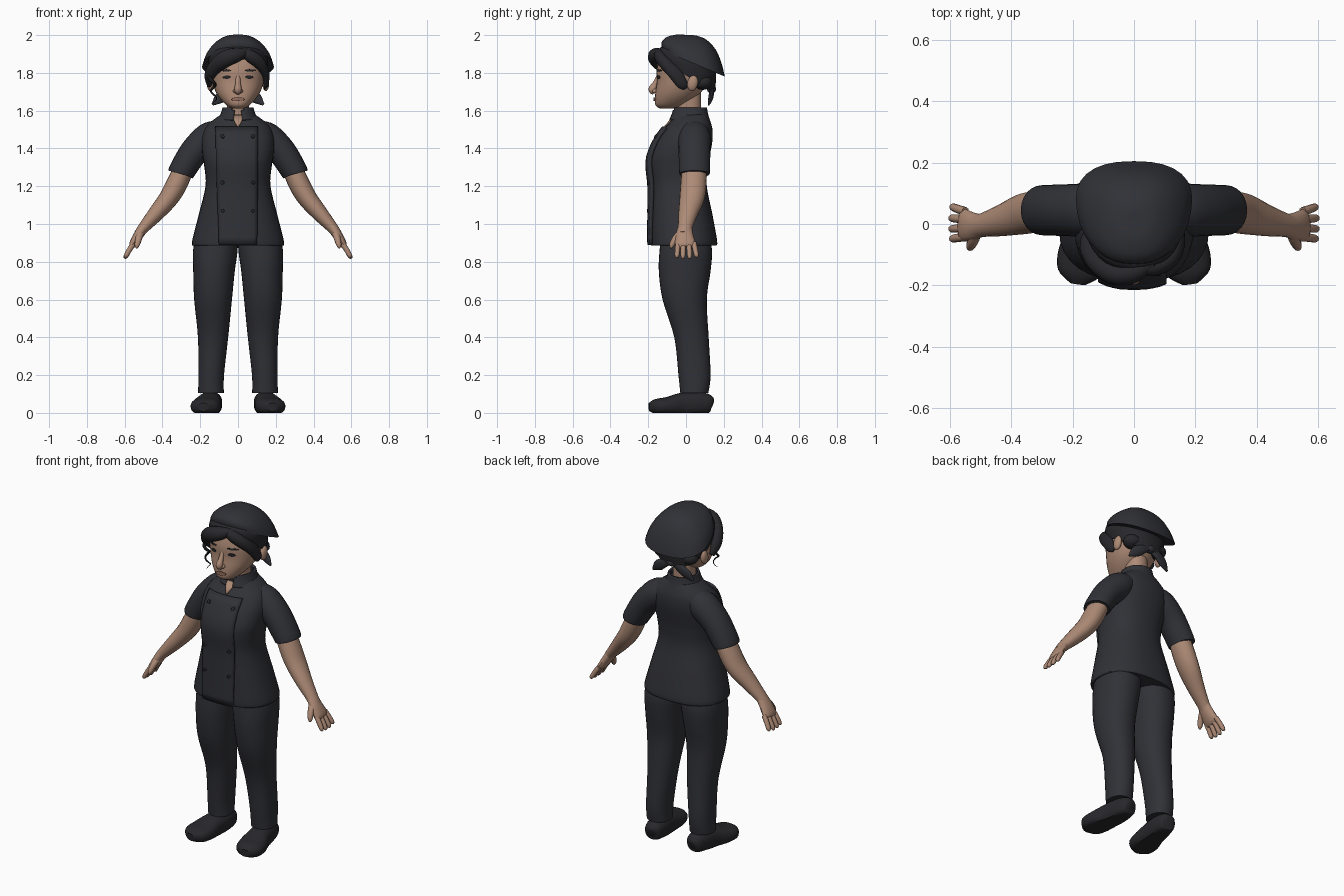
import bpy, bmesh, math
from mathutils import Vector, Matrix

if "Cube" in bpy.data.objects:
    bpy.data.objects.remove(bpy.data.objects["Cube"])


def material(name, rgb):
    m = bpy.data.materials.new(name)
    m.diffuse_color = (*rgb, 1)
    m.use_nodes = True
    m.node_tree.nodes["Principled BSDF"].inputs["Base Color"].default_value = m.diffuse_color
    return m


SKIN = material("skin", (0.42, 0.255, 0.18))
CLOTH = material("charcoal cloth", (0.030, 0.031, 0.038))
HAIR = material("black hair", (0.021, 0.021, 0.025))
LIP = material("lip", (0.30, 0.15, 0.11))


def finish(name, bm, mat, solid=0, angle=40):
    bmesh.ops.recalc_face_normals(bm, faces=bm.faces)
    me = bpy.data.meshes.new(name)
    bm.to_mesh(me)
    bm.free()
    me.materials.append(mat)
    ob = bpy.data.objects.new(name, me)
    bpy.context.scene.collection.objects.link(ob)
    bpy.ops.object.select_all(action='DESELECT')
    ob.select_set(True)
    bpy.context.view_layer.objects.active = ob
    bpy.ops.object.shade_smooth_by_angle(angle=math.radians(angle))
    if solid:
        mod = ob.modifiers.new("thickness", 'SOLIDIFY')
        mod.thickness, mod.offset = solid, 0
    return ob


def smooth_path(rows, steps):
    """Catmull-Rom interpolation through rows of numbers."""
    out = []
    for i in range(len(rows) - 1):
        a, b, c, d = (rows[max(0, min(len(rows) - 1, i + k))] for k in (-1, 0, 1, 2))
        for s in range(steps):
            t = s / steps
            out.append([q + .5 * t * (r - p + t * (2 * p - 5 * q + 4 * r - w + t * (3 * (q - r) + w - p)))
                        for p, q, r, w in zip(a, b, c, d)])
    return out + [list(rows[-1])]


def skin_rings(name, rings, mat, caps=True, keep=None, solid=0):
    bm = bmesh.new()
    vs = [[bm.verts.new(p) for p in ring] for ring in rings]
    n = len(vs[0])
    for a, b in zip(vs, vs[1:]):
        for i in range(n):
            j = (i + 1) % n
            bm.faces.new((a[i], a[j], b[j], b[i]))
    if caps:
        bm.faces.new(vs[0])
        bm.faces.new(vs[-1])
    if keep:
        gone = [f for f in bm.faces if not keep(f.calc_center_median())]
        bmesh.ops.delete(bm, geom=gone, context='FACES')
    return finish(name, bm, mat, solid)


def unit_ring(n, power):
    for i in range(n):
        a = 2 * math.pi * i / n
        c, s = math.cos(a), math.sin(a)
        yield (math.copysign(abs(c) ** (2 / power), c), math.copysign(abs(s) ** (2 / power), s))


def loft(name, rows, mat, power=2.2, n=32, slope=0, egg=0, steps=4, **kw):
    """Stacked rings: z, centre x, half width, front y, back y; slope fades towards the top."""
    data = smooth_path(rows, steps)
    rings = []
    for k, (z, cx, rx, f, b) in enumerate(data):
        tilt = slope * (1 - k / (len(data) - 1))
        cy, ry = (f + b) / 2, (b - f) / 2
        rings.append([(cx + rx * u * (1 + egg * v), cy + ry * v, z + tilt * ry * v)
                      for u, v in unit_ring(n, power)])
    return skin_rings(name, rings, mat, **kw)


def tube(name, rows, mat, side=1, ref=(0, 1, 0), n=16, floor=False, steps=4, power=2):
    """Swept rings: x, y, z, radius across, radius along ref."""
    data = smooth_path(rows, steps)
    pts = [Vector((side * r[0], r[1], r[2])) for r in data]
    rings = []
    for i, r in enumerate(data):
        t = (pts[min(i + 1, len(pts) - 1)] - pts[max(i - 1, 0)]).normalized()
        u = t.cross(Vector(ref)).normalized()
        v = u.cross(t)
        ring = [pts[i] + u * (r[3] * a) + v * (r[4] * b) for a, b in unit_ring(n, power)]
        if floor:
            for p in ring:
                p.z = max(p.z, 0)
        rings.append(ring)
    return skin_rings(name, rings, mat)


def ball(name, centre, size, mat, tilt=0):
    bm = bmesh.new()
    m = Matrix.Translation(centre) @ Matrix.Rotation(tilt, 4, 'X') @ Matrix.Diagonal((*size, 1))
    bmesh.ops.create_uvsphere(bm, u_segments=16, v_segments=10, radius=1, matrix=m)
    return finish(name, bm, mat)


def plate(name, target, rows, mat, lift, cols=10):
    """Thin plate laid on the front of target; rows of z, left x, right x."""
    bpy.context.view_layer.update()
    bm = bmesh.new()
    grid, y = [], -.16
    for z, x0, x1 in rows:
        line = []
        for c in range(cols + 1):
            x = x0 + (x1 - x0) * c / cols
            hit, loc, _, _ = target.ray_cast((x, -1, z), (0, 1, 0))
            y = loc.y if hit else y
            line.append(bm.verts.new((x, y - lift / 2, z)))
        grid.append(line)
    for a, b in zip(grid, grid[1:]):
        for i in range(cols):
            bm.faces.new((a[i], a[i + 1], b[i + 1], b[i]))
    return finish(name, bm, mat, solid=lift)


def oval(x, z, rx, rz, lean=0, k=6):
    for i in range(k + 1):
        a = math.pi * (.02 + .96 * i / k) - math.pi / 2
        w, dz = rx * math.cos(a), rz * math.sin(a)
        yield (z + dz, x - w + lean * dz, x + w + lean * dz)


# jacket body, front panel, buttons
jacket = loft("jacket", [(.885, 0, .24, -.185, .16), (.91, 0, .243, -.188, .165), (1.05, 0, .208, -.187, .14),
                         (1.2, 0, .172, -.187, .11), (1.3, 0, .178, -.197, .115), (1.36, 0, .188, -.193, .125),
                         (1.44, 0, .193, -.16, .14), (1.5, 0, .178, -.12, .14), (1.54, 0, .145, -.085, .13),
                         (1.58, 0, .09, -.06, .115)], CLOTH, power=2.4)
panel_rows = [(.89 + .62 * i / 16, -.1 - .018 * i / 16, .1 + .004 * i / 16) for i in range(17)]
plate("front_panel", jacket, panel_rows, CLOTH, .018)
for bz in (1.07, 1.22, 1.46):
    for bx in (-.08, .078):
        plate("button", jacket, list(oval(bx, bz, .009, .009)), HAIR, .026, 4)

# collar, neck and open neckline
loft("collar", [(1.55, 0, .1, -.085, .12), (1.585, 0, .085, -.07, .11), (1.615, 0, .076, -.062, .105)], CLOTH,
     caps=False, keep=lambda c: c.y > 0 or abs(c.x) > .026, solid=.012)
loft("neck", [(1.5, 0, .062, -.07, .08), (1.58, 0, .058, -.05, .08), (1.7, 0, .06, -.06, .08)], SKIN)
plate("neckline", jacket, [(1.515, -.004, .004), (1.54, -.018, .018), (1.575, -.03, .03)], SKIN, .009, 6)

for s in (1, -1):
    # sleeve and arm
    tube("sleeve", [(.09, .045, 1.495, .06, .07), (.15, .045, 1.458, .082, .086), (.23, .045, 1.385, .076, .084),
                    (.295, .045, 1.285, .07, .082), (.305, .045, 1.265, .066, .08)], CLOTH, s, n=24)
    tube("forearm", [(.27, .045, 1.33, .05, .065), (.32, .04, 1.22, .056, .068), (.365, .032, 1.14, .052, .066),
                     (.43, .012, 1.06, .043, .052), (.50, -.005, .98, .030, .038), (.525, -.01, .945, .026, .042)],
         SKIN, s, n=20)
    # hand with fingers and thumb
    tube("palm", [(.495, -.005, .99, .026, .036), (.527, -.008, .94, .026, .047), (.555, -.004, .895, .021, .053),
                  (.563, -.002, .878, .012, .045)], SKIN, s)
    for fy, spread, length in ((-.042, -.006, .9), (-.014, -.002, 1), (.015, .004, 1), (.041, .014, .85)):
        tube("finger", [(.55, fy, .90, .014, .014), (.572, fy + spread / 2, .868, .014, .014),
                        (.572 + .022 * length, fy + spread, .868 - .04 * length, .012, .012),
                        (.572 + .026 * length, fy + spread, .868 - .052 * length, .004, .004)], SKIN, s, n=10)
    tube("thumb", [(.515, -.025, .96, .016, .02), (.525, -.055, .925, .017, .018), (.534, -.074, .89, .014, .014),
                   (.537, -.08, .872, .005, .005)], SKIN, s, ref=(1, 0, 0), n=10)
    # trouser leg and shoe
    loft("trouser_leg", [(.105, s * .143, .068, -.03, .118), (.2, s * .142, .068, -.04, .13),
                         (.4, s * .132, .08, -.062, .12), (.6, s * .132, .1, -.124, .11),
                         (.75, s * .127, .11, -.144, .13), (.86, s * .12, .118, -.14, .138),
                         (.95, s * .11, .11, -.13, .12)], CLOTH)
    tube("shoe", [(.135, .14, .045, .02, .02), (.137, .125, .048, .046, .048), (.143, .06, .05, .06, .062),
                  (.153, -.02, .045, .066, .062), (.168, -.1, .036, .08, .048), (.178, -.16, .033, .07, .04),
                  (.183, -.195, .03, .026, .022)], HAIR, s, ref=(0, 0, 1), n=24, floor=True, power=2.4)

# head with ears and nose
head = loft("head", [(1.612, 0, .03, -.14, -.06), (1.632, 0, .065, -.163, 0), (1.685, 0, .11, -.163, .07),
                     (1.75, 0, .136, -.155, .11), (1.82, 0, .14, -.155, .12), (1.9, 0, .13, -.13, .125),
                     (1.95, 0, .08, -.08, .09)], SKIN)
for s in (1, -1):
    ball("ear", (s * .147, .035, 1.745), (.018, .028, .042), SKIN, -.2)
    ball("nostril", (s * .014, -.165, 1.704), (.013, .014, .012), SKIN)
    # painted eye and brow
    plate("eye", head, list(oval(s * .06, 1.777, .02, .009)), HAIR, .004, 8)
    plate("brow", head, list(oval(s * .065, 1.813, .03, .005)), HAIR, .005, 8)
tube("nose", [(0, -.145, 1.785, .012, .01), (0, -.162, 1.745, .014, .014), (0, -.177, 1.712, .02, .022),
              (0, -.168, 1.692, .012, .012)], SKIN)
plate("mouth", head, list(oval(0, 1.66, .034, .010)), LIP, .008, 8)

# hair: cap, swept fringe, hanging curl
loft("hair_cap", [(1.785, 0, .149, -.145, .15), (1.85, 0, .158, -.15, .16), (1.91, 0, .14, -.13, .14),
                  (1.95, 0, .08, -.07, .09)], HAIR, slope=-.6)
tube("fringe_left", [(.06, -.12, 1.915, .012, .02), (.0, -.155, 1.897, .036, .036), (-.06, -.162, 1.878, .044, .038),
                     (-.115, -.125, 1.838, .04, .036), (-.15, -.07, 1.785, .028, .034),
                     (-.152, -.03, 1.735, .012, .02)], HAIR)
tube("fringe_right", [(.01, -.135, 1.915, .012, .02), (.06, -.14, 1.892, .032, .03), (.11, -.115, 1.855, .034, .032),
                      (.142, -.06, 1.80, .024, .036), (.148, -.02, 1.74, .014, .028),
                      (.142, -.005, 1.715, .004, .01)], HAIR)
curl = []
for i in range(17):
    t = i / 16
    a = t * 5 * math.pi
    curl.append((-.142 + .02 * t + .013 * math.cos(a), -.105 + .013 * math.sin(a), 1.81 - .18 * t,
                 .011 * (1.1 - t), .011 * (1.1 - t)))
tube("curl", curl, HAIR, n=8, steps=2)
for s in (1, -1):
    ball("nape_hair", (s * .085, .09, 1.75), (.055, .05, .04), HAIR)

# head scarf with knot and tails
loft("head_scarf", [(1.85, 0, .186, -.125, .205), (1.905, 0, .165, -.13, .188), (1.955, 0, .125, -.105, .158),
                    (1.988, 0, .075, -.055, .11), (1.999, 0, .03, -.01, .06), (2.0, 0, .004, .02, .03)], CLOTH,
     power=2.4, slope=-.42, egg=.15)
ball("scarf_knot", (0, .135, 1.715), (.03, .024, .024), CLOTH)
for s in (1, -1):
    tube("scarf_tail", [(0, .13, 1.715, .012, .01), (.045, .137, 1.70, .025, .012), (.095, .13, 1.668, .03, .012),
                        (.135, .12, 1.632, .006, .005)], CLOTH, s, n=12)
